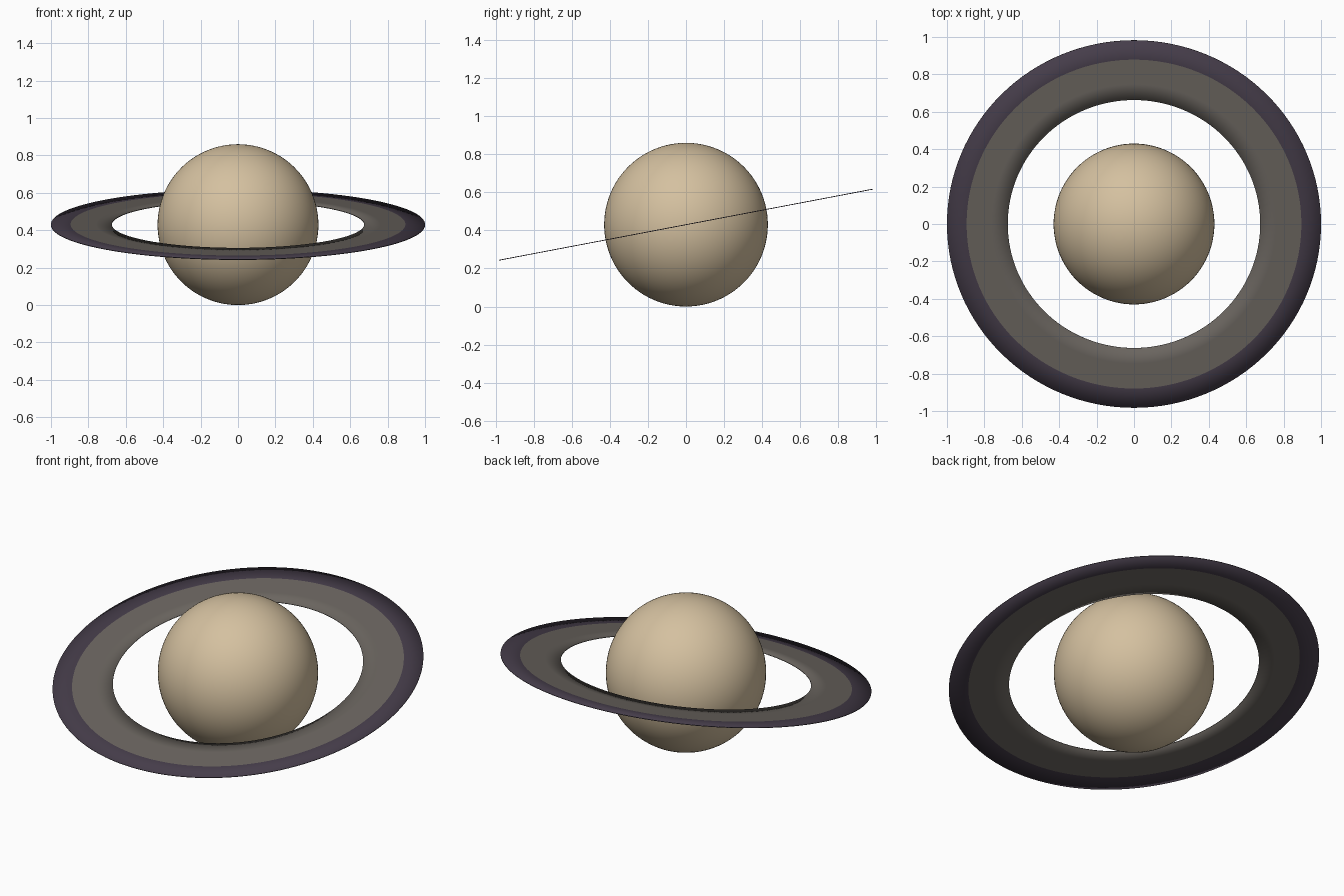
import bpy, bmesh, math

if "Cube" in bpy.data.objects:
    bpy.data.objects.remove(bpy.data.objects["Cube"])

TILT = math.atan(0.19)      # ring leans up toward the back
CENTRE = (0, 0, 0.43)
SEGS = 128


def material(name, rgb):
    m = bpy.data.materials.new(name)
    m.diffuse_color = (*rgb, 1)
    m.use_nodes = True
    m.node_tree.nodes["Principled BSDF"].inputs["Base Color"].default_value = m.diffuse_color
    return m


sand = material("sand", (0.66, 0.53, 0.35))
grey = material("ring grey", (0.145, 0.130, 0.115))
purple = material("dark purple", (0.060, 0.046, 0.068))

# planet body, its pole tilted together with the ring
bpy.ops.mesh.primitive_uv_sphere_add(segments=96, ring_count=48, radius=0.43,
                                     location=CENTRE, rotation=(TILT, 0, 0))
planet = bpy.context.object
planet.name = "planet"
planet.data.materials.append(sand)
bpy.ops.object.shade_smooth()

# thin flat ring: closed profile revolved about its axis
RADII = [0.675, 0.76, 0.895, 1.0]
HALF = 0.002
profile = [(r, HALF) for r in RADII] + [(r, -HALF) for r in reversed(RADII)]

bm = bmesh.new()
loops = []
for i in range(SEGS):
    a = 2 * math.pi * i / SEGS
    loops.append([bm.verts.new((r * math.cos(a), r * math.sin(a), z))
                  for r, z in profile])
n = len(profile)
for i in range(SEGS):
    p, q = loops[i], loops[(i + 1) % SEGS]
    for j in range(n):
        k = (j + 1) % n
        f = bm.faces.new((p[j], p[k], q[k], q[j]))
        f.smooth = True
        # outer band is purple, the rest grey
        f.material_index = int((profile[j][0] + profile[k][0]) / 2 > 0.9)
bmesh.ops.recalc_face_normals(bm, faces=bm.faces)
mesh = bpy.data.meshes.new("ring")
bm.to_mesh(mesh)
bm.free()
mesh.materials.append(grey)
mesh.materials.append(purple)
ring = bpy.data.objects.new("ring", mesh)
ring.location = CENTRE
ring.rotation_euler = (TILT, 0, 0)
bpy.context.collection.objects.link(ring)
